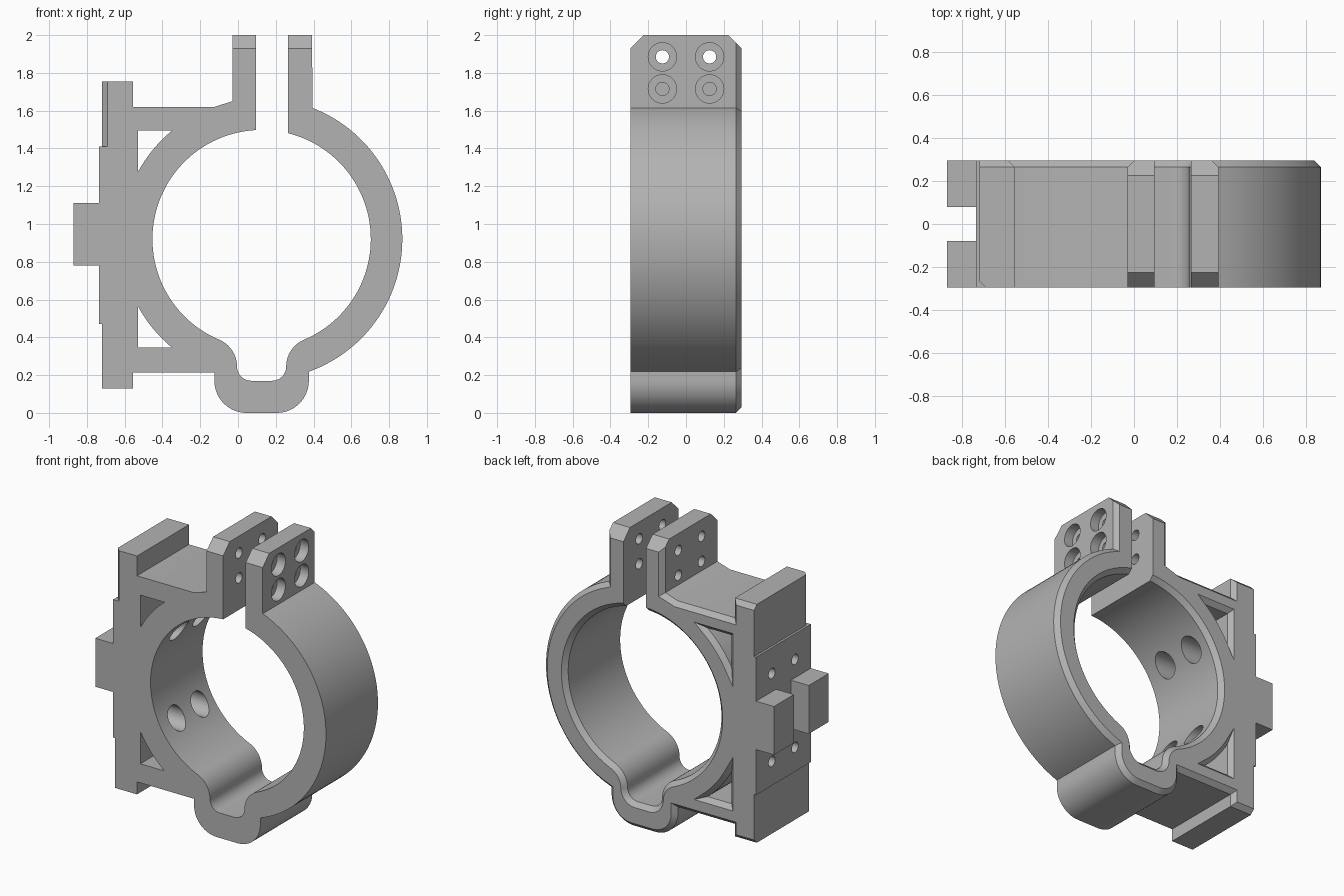
import bpy, bmesh
from math import sin, cos, acos, radians, degrees, pi
from mathutils import Vector, Matrix

if "Cube" in bpy.data.objects:
    bpy.data.objects.remove(bpy.data.objects["Cube"])

HALF = 0.295                 # half depth
CX, CZ = 0.125, 0.92         # ring centre
BORE, RIM = 0.578, 0.745     # ring radii
EDGE = 0.03                  # back chamfer

grey = bpy.data.materials.new("plain grey")
grey.use_nodes = True
grey.diffuse_color = (0.45, 0.45, 0.45, 1)
grey.node_tree.nodes["Principled BSDF"].inputs["Base Color"].default_value = (0.45, 0.45, 0.45, 1)


def arc(x, z, r, start, end, n):
    angles = [radians(start + (end - start) * i / n) for i in range(n + 1)]
    return [(x + r * cos(a), z + r * sin(a)) for a in angles]


def clean(points):
    out = []
    for p in map(Vector, points):
        if not out or (p - out[-1]).length > 0.006:
            out.append(p)
    if (out[0] - out[-1]).length < 0.006:
        out.pop()
    return out


def inset(points, amount):
    """Move every edge inwards by amount(a, b) and re-intersect neighbours."""
    lines = []
    for i, a in enumerate(points):
        b = points[(i + 1) % len(points)]
        d = (b - a).normalized()
        lines.append((Vector((-d.y, d.x)), amount(a, b)))
    out = []
    for i, p in enumerate(points):
        (n1, d1), (n2, d2) = lines[i - 1], lines[i]
        det = n1.x * n2.y - n1.y * n2.x
        if abs(det) < 1e-5:
            out.append(p + n2 * d2)
        else:
            out.append(p + Vector((d1 * n2.y - d2 * n1.y, d2 * n1.x - d1 * n2.x)) / det)
    return out


def make(name, bm):
    bmesh.ops.recalc_face_normals(bm, faces=bm.faces)
    mesh = bpy.data.meshes.new(name)
    bm.to_mesh(mesh)
    bm.free()
    mesh.materials.append(grey)
    obj = bpy.data.objects.new(name, mesh)
    bpy.context.collection.objects.link(obj)
    return obj


def loft(name, layers):
    bm = bmesh.new()
    rings = [[bm.verts.new((p.x, y, p.y)) for p in pts] for y, pts in layers]
    n = len(rings[0])
    for r, s in zip(rings, rings[1:]):
        for i in range(n):
            j = (i + 1) % n
            bm.faces.new((r[i], r[j], s[j], s[i]))
    bm.faces.new(rings[0])
    bm.faces.new(rings[-1])
    return make(name, bm)


def rod(name, x0, x1, y, z, r):
    bm = bmesh.new()
    bmesh.ops.create_cone(bm, cap_ends=True, segments=32, radius1=r, radius2=r, depth=x1 - x0,
                          matrix=Matrix.Translation(((x0 + x1) / 2, y, z)) @ Matrix.Rotation(pi / 2, 4, 'Y'))
    return make(name, bm)


# Clamp outline: right tab, bore with lower lobe, left tab, mounting flange, outer rim
right_a = degrees(acos(0.14 / BORE))
left_a = degrees(acos(-0.03 / BORE))
outline = [(0.393, 2), (0.265, 2)]
outline += arc(CX, CZ, BORE, right_a, -67.1, 56)
outline += arc(0.41, 0.245, 0.155, 112.9, 180, 10)
outline += arc(0.18, 0.245, 0.075, 0, -90, 9)
outline += arc(0.07, 0.245, 0.075, -90, -180, 9)
outline += arc(-0.16, 0.245, 0.155, 0, 67.1, 10)
outline += arc(CX, CZ, BORE, -112.9, left_a - 360, 60)
outline += [(0.095, 2), (-0.03, 2), (-0.03, 1.65), (-0.125, 1.62), (-0.555, 1.62), (-0.555, 1.755),
            (-0.72, 1.755), (-0.72, 1.41), (-0.735, 1.41), (-0.735, 0.47), (-0.72, 0.47),
            (-0.72, 0.13), (-0.555, 0.13), (-0.555, 0.215), (-0.125, 0.215)]
outline += arc(0.045, 0.17, 0.17, 180, 270, 14)
outline += arc(0.205, 0.17, 0.17, 270, 360, 14)
outline += arc(CX, CZ, RIM, -70.4, 68.9, 56)
outline = clean(outline)


def edge_rule(back, drop, front):
    def amount(a, b):
        if min(a.y, b.y) > 1.99:                       # tab tops
            return drop
        if max(a.x, b.x) < -0.71:                      # flange outer face
            return front if min(a.y, b.y) > 1.4 and abs(a.x - b.x) < 0.001 else 0
        if abs(a.x - b.x) < 0.001 and max(a.y, b.y) > 1.99 and 0.05 < a.x < 0.3:
            return 0                                   # slot faces
        return back
    return amount


layers = [(-HALF, 0, 0.07, EDGE), (-HALF + EDGE, 0, 0.04, 0), (-0.225, 0, 0, 0),
          (0.225, 0, 0, 0), (HALF - EDGE, 0, 0.04, 0), (HALF, EDGE, 0.07, 0)]
clamp = loft("clamp_body", [(y, inset(outline, edge_rule(*k))) for y, *k in layers])

# Triangular pockets between ring and flange
cutters = []
upper = [Vector(p) for p in [(-0.53, 1.495)] + arc(CX, CZ, RIM, 151.5, 129.5, 12)]
lower = [Vector((p.x, 2 * CZ - p.y)) for p in reversed(upper)]
for tri in (upper, lower):
    steps = ((-0.4, 0), (HALF - EDGE, 0), (HALF + EDGE, -2 * EDGE))
    cutters.append(loft("pocket_cutter", [(y, inset(tri, lambda a, b: d)) for y, d in steps]))

# Counterbored bolt holes through the tabs and the flange wall
for y in (-0.125, 0.125):
    for z in (1.885, 1.715):
        cutters.append(rod("tab_hole_cutter", -0.1, 0.5, y, z, 0.035))
        cutters.append(rod("tab_counterbore_cutter", 0.33, 0.5, y, z, 0.075))
    for z in (1.235, 0.635):
        cutters.append(rod("wall_hole_cutter", -0.85, -0.25, y, z, 0.035))
        cutters.append(rod("wall_counterbore_cutter", -0.5, -0.2, y, z, 0.075))

bpy.context.view_layer.objects.active = clamp
for c in cutters:
    mod = clamp.modifiers.new("cut", 'BOOLEAN')
    mod.operation, mod.solver, mod.object = 'DIFFERENCE', 'EXACT', c
    bpy.ops.object.modifier_apply(modifier=mod.name)
    bpy.data.objects.remove(c)

bpy.ops.object.select_all(action='DESELECT')
clamp.select_set(True)
bpy.ops.object.shade_smooth_by_angle(angle=radians(25))

# Paired locating lugs on the flange
for name, side in (("front_lug", -1), ("back_lug", 1)):
    bm = bmesh.new()
    bmesh.ops.create_cube(bm, size=1, matrix=Matrix.Translation((-0.8025, side * 0.1875, 0.945))
                          @ Matrix.Diagonal((0.135, 0.215, 0.33, 1)))
    make(name, bm)
